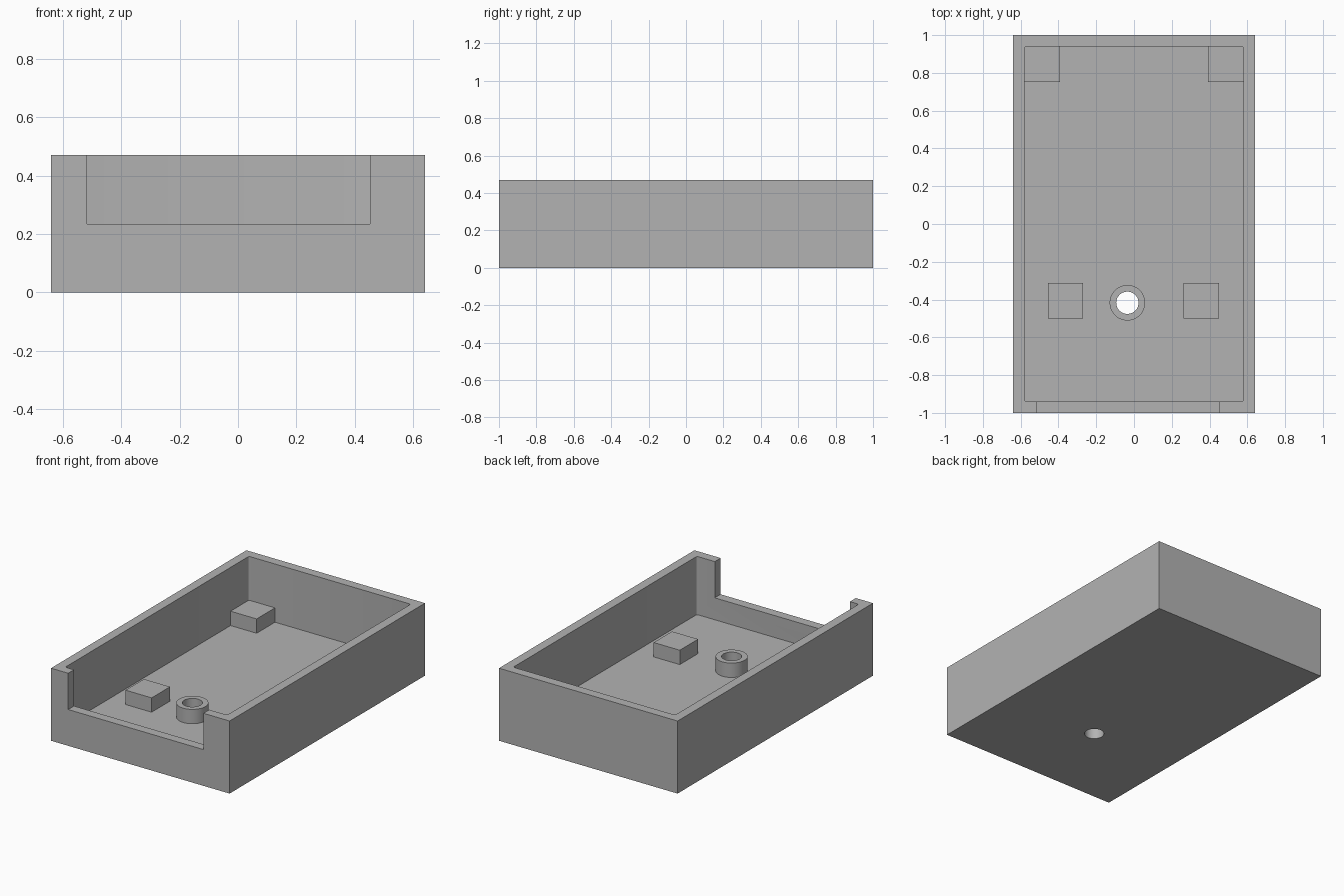
import bpy
import bmesh
import math

if "Cube" in bpy.data.objects:
    bpy.data.objects.remove(bpy.data.objects["Cube"])

W, L, H = 0.64, 1.0, 0.47           # half width, half length, height
FLOOR, POST = 0.093, 0.186          # floor level and top of the supports
HOLE_X, HOLE_Y = -0.035, -0.417     # screw boss centre

grey = bpy.data.materials.new("grey plastic")
grey.diffuse_color = (0.45, 0.45, 0.45, 1)
grey.use_nodes = True
grey.node_tree.nodes["Principled BSDF"].inputs["Base Color"].default_value = grey.diffuse_color


def finish(name, bm):
    mesh = bpy.data.meshes.new(name)
    bmesh.ops.recalc_face_normals(bm, faces=bm.faces)
    bm.to_mesh(mesh)
    bm.free()
    mesh.materials.append(grey)
    obj = bpy.data.objects.new(name, mesh)
    bpy.context.collection.objects.link(obj)
    return obj


def box(name, x0, x1, y0, y1, z0, z1, radius=0):
    """Box between limits, with optional rounded upright edges."""
    bm = bmesh.new()
    bmesh.ops.create_cube(bm, size=1)
    for v in bm.verts:
        v.co = (x1 if v.co.x > 0 else x0,
                y1 if v.co.y > 0 else y0,
                z1 if v.co.z > 0 else z0)
    if radius:
        upright = [e for e in bm.edges
                   if abs(e.verts[0].co.z - e.verts[1].co.z) > 1e-4]
        bmesh.ops.bevel(bm, geom=upright, offset=radius, segments=4,
                        profile=0.5, affect='EDGES')
    return finish(name, bm)


def cylinder(name, x, y, r, z0, z1, sides=48):
    bm = bmesh.new()
    bmesh.ops.create_cone(bm, cap_ends=True, segments=sides,
                          radius1=r, radius2=r, depth=z1 - z0)
    bmesh.ops.translate(bm, verts=bm.verts, vec=(x, y, (z0 + z1) / 2))
    return finish(name, bm)


def cut(target, cutter):
    mod = target.modifiers.new("cut", 'BOOLEAN')
    mod.operation = 'DIFFERENCE'
    mod.solver = 'EXACT'
    mod.object = cutter
    bpy.context.view_layer.objects.active = target
    bpy.ops.object.modifier_apply(modifier=mod.name)
    bpy.data.objects.remove(cutter)


def smooth(obj):
    bpy.ops.object.select_all(action='DESELECT')
    obj.select_set(True)
    bpy.context.view_layer.objects.active = obj
    bpy.ops.object.shade_smooth_by_angle(angle=math.radians(30))


# Open tray with a notch in the front wall and a hole in the floor
tray = box("tray", -W, W, -L, L, 0, H)
cut(tray, box("cavity_cutter", -0.58, 0.58, -0.94, 0.94, FLOOR, 0.7, 0.012))
cut(tray, box("notch_cutter", -0.517, 0.452, -1.2, -0.9, 0.235, 0.7))
cut(tray, cylinder("hole_cutter", HOLE_X, HOLE_Y, 0.059, -0.1, 0.3))
smooth(tray)

# Hollow screw boss around the hole
boss = cylinder("screw_boss", HOLE_X, HOLE_Y, 0.094, FLOOR, POST)
cut(boss, cylinder("boss_cutter", HOLE_X, HOLE_Y, 0.059, -0.1, 0.3))
smooth(boss)

# Support blocks: two in the back corners, two beside the boss
for side, s in (("left", -1), ("right", 1)):
    xs = sorted((s * 0.393, s * 0.582))
    box("back_block_" + side, *xs, 0.752, 0.942, FLOOR, POST)
box("front_block_left", -0.456, -0.269, -0.5, -0.312, FLOOR, POST)
box("front_block_right", 0.263, 0.45, -0.5, -0.312, FLOOR, POST)
